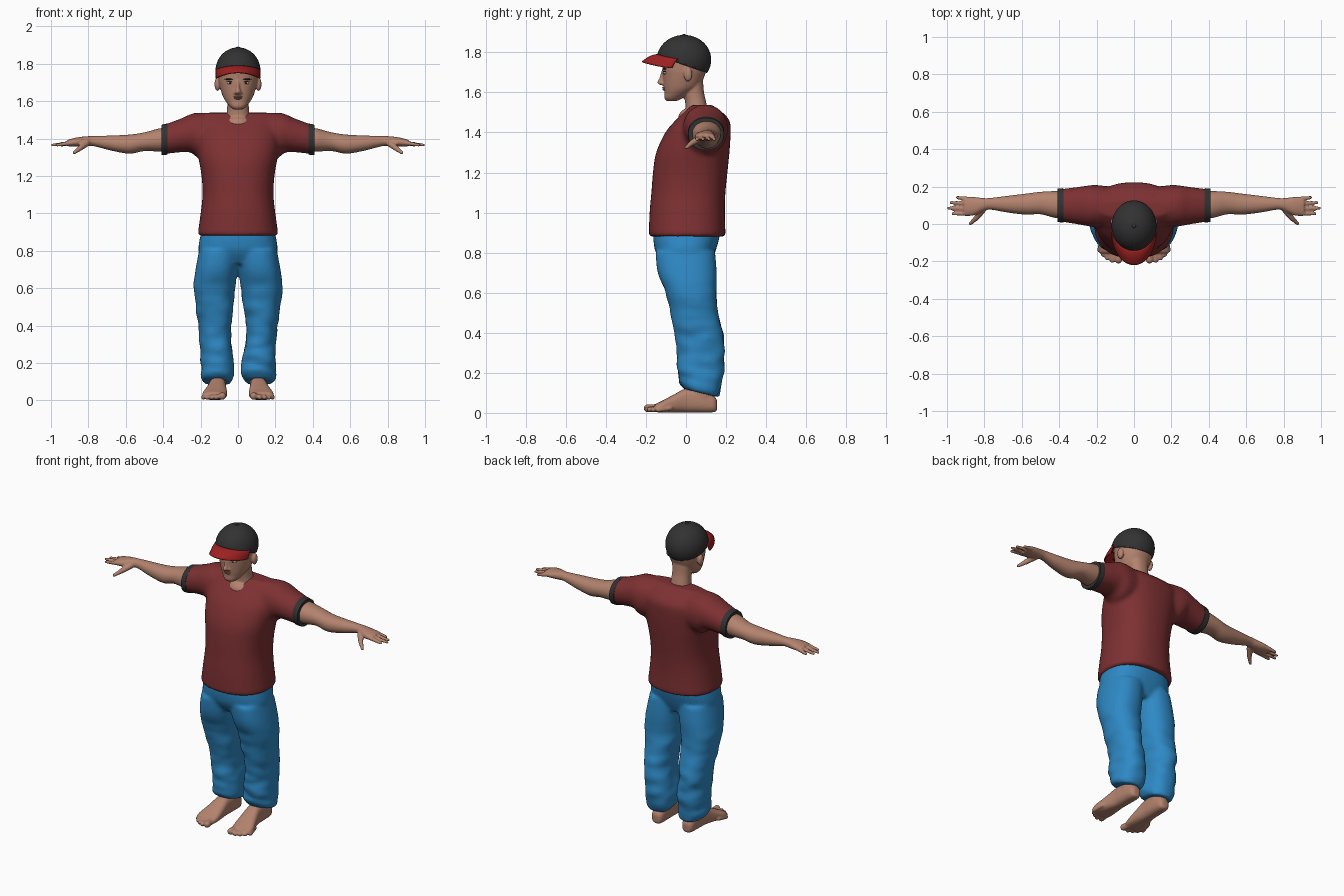
import bpy, bmesh, math
from mathutils import Vector, Matrix, noise


def material(name, r, g, b):
    m = bpy.data.materials.new(name)
    m.diffuse_color = (r, g, b, 1)
    return m


SHIRT = material("shirt dark red", 0.205, 0.03, 0.032)
PANTS = material("trouser blue", 0.027, 0.25, 0.56)
SKIN = material("skin", 0.45, 0.225, 0.155)
BLACK = material("cap charcoal", 0.032, 0.032, 0.033)
RED = material("brim red", 0.34, 0.015, 0.015)
WHITE = material("eye white", 0.65, 0.62, 0.6)
BROWN = material("brow brown", 0.03, 0.017, 0.012)
LIP = material("lip", 0.33, 0.13, 0.10)


def catmull(a, b, c, d, t):
    return 0.5 * (2 * b + (c - a) * t + (2 * a - 5 * b + 4 * c - d) * t * t
                  + (3 * b - a - 3 * c + d) * t ** 3)


def loft(bm, axis, rings, power=2.2, n=40, steps=5):
    """Closed smooth tube along an axis; ring = (position, centre1, centre2, radius1, radius2)."""
    full = []
    for i in range(len(rings) - 1):
        a, b, c, d = (rings[max(i - 1, 0)], rings[i], rings[i + 1],
                      rings[min(i + 2, len(rings) - 1)])
        full += [[catmull(*q, s / steps) for q in zip(a, b, c, d)] for s in range(steps)]
    full.append(rings[-1])
    loops = []
    for t, c1, c2, r1, r2 in full:
        loop = []
        for k in range(n):
            a = 2 * math.pi * k / n
            u, v = math.cos(a), math.sin(a)
            p = c1 + r1 * math.copysign(abs(u) ** (2 / power), u)
            q = c2 + r2 * math.copysign(abs(v) ** (2 / power), v)
            loop.append(bm.verts.new({"X": (t, p, q), "Y": (p, t, q), "Z": (p, q, t)}[axis]))
        loops.append(loop)
    for lo, hi in zip(loops, loops[1:]):
        for k in range(n):
            bm.faces.new((lo[k], lo[(k + 1) % n], hi[(k + 1) % n], hi[k]))
    bm.faces.new(loops[0])
    bm.faces.new(loops[-1])


def ball(bm, centre, radii, seg=16):
    mat = Matrix.Translation(centre) @ Matrix.Diagonal((*radii, 1))
    bmesh.ops.create_uvsphere(bm, u_segments=seg, v_segments=seg // 2 + 2, radius=1, matrix=mat)


def chain(bm, points, r0, r1, k=8):
    """Rounded finger or toe made of overlapping balls along a bent path."""
    for a, b in zip(points, points[1:]):
        for i in range(k + 1):
            t = i / k
            r = r0 + (r1 - r0) * t
            ball(bm, Vector(a).lerp(Vector(b), t), (r, r, r), 12)


def finish(name, bm, mat, mirror=False, voxel=0, smooth=0):
    bmesh.ops.recalc_face_normals(bm, faces=bm.faces)
    for f in bm.faces:
        f.smooth = True
    me = bpy.data.meshes.new(name)
    bm.to_mesh(me)
    bm.free()
    me.materials.append(mat)
    ob = bpy.data.objects.new(name, me)
    bpy.context.collection.objects.link(ob)
    if voxel:
        m = ob.modifiers.new("fuse", "REMESH")
        m.mode, m.voxel_size, m.use_smooth_shade = "VOXEL", voxel, True
    if smooth:
        m = ob.modifiers.new("soften", "SMOOTH")
        m.factor, m.iterations = 0.5, smooth
    if mirror:
        ob.modifiers.new("mirror", "MIRROR").use_mirror_merge = False
    return ob


# Shirt: body and both sleeves fused
bm = bmesh.new()
loft(bm, "Z", [(0.88, 0, 0.006, 0.217, 0.192), (1.0, 0, 0.006, 0.2, 0.188),
               (1.1, 0, 0.012, 0.19, 0.185), (1.2, 0, 0.021, 0.195, 0.186),
               (1.3, 0, 0.034, 0.212, 0.183), (1.4, 0, 0.06, 0.225, 0.163),
               (1.46, 0, 0.082, 0.22, 0.135), (1.505, 0, 0.084, 0.215, 0.092),
               (1.538, 0, 0.08, 0.19, 0.048)], 2.3)
for s in (1, -1):
    loft(bm, "X", [(s * 0.1, 0.09, 1.42, 0.105, 0.11), (s * 0.2, 0.096, 1.415, 0.113, 0.124),
                   (s * 0.25, 0.097, 1.428, 0.108, 0.104), (s * 0.3, 0.098, 1.418, 0.1, 0.091),
                   (s * 0.4, 0.1, 1.394, 0.086, 0.078)], 2.1)
finish("shirt", bm, SHIRT, voxel=0.012, smooth=6)

# Dark sleeve cuffs
bm = bmesh.new()
loft(bm, "X", [(0.377, 0.1, 1.397, 0.091, 0.083), (0.39, 0.1, 1.395, 0.091, 0.083),
               (0.41, 0.1, 1.392, 0.089, 0.081)], 2.1)
finish("sleeve_cuff", bm, BLACK, mirror=True)
bpy.context.view_layer.objects.active = bpy.data.objects["sleeve_cuff"]
bpy.data.objects["sleeve_cuff"].select_set(True)
bpy.ops.object.shade_smooth_by_angle()

# Trousers: hips and two loose legs, with a slanted hem and soft folds
bm = bmesh.new()
loft(bm, "Z", [(0.73, 0, 0.004, 0.18, 0.11), (0.8, 0, -0.003, 0.211, 0.148),
               (0.885, 0, 0.002, 0.2, 0.166), (0.94, 0, 0.004, 0.18, 0.16)], 2.4)
for s in (1, -1):
    loft(bm, "Z", [(0.10, s * 0.112, 0.075, 0.075, 0.085), (0.14, s * 0.11, 0.072, 0.088, 0.105),
                   (0.2, s * 0.112, 0.074, 0.09, 0.112), (0.3, s * 0.118, 0.073, 0.083, 0.12),
                   (0.4, s * 0.125, 0.064, 0.087, 0.118), (0.5, s * 0.125, 0.041, 0.099, 0.119),
                   (0.6, s * 0.127, 0.025, 0.111, 0.126), (0.7, s * 0.115, 0.006, 0.112, 0.147),
                   (0.8, s * 0.1, -0.003, 0.108, 0.149)], 2.3)
for v in bm.verts:
    z = v.co.z
    if z < 0.7:
        fold = noise.noise(Vector((v.co.x * 9, v.co.y * 9, z * 20))) * 0.014 * min(1, (0.7 - z) / 0.3)
        out = Vector((v.co.x - math.copysign(0.118, v.co.x), v.co.y - 0.06, 0)).normalized()
        v.co += out * fold
    if z < 0.3:
        v.co.z -= 0.36 * (v.co.y - 0.07) * (1 - z / 0.3)
finish("trousers", bm, PANTS, voxel=0.011, smooth=4)

# Arms with hands, fingers and thumbs
bm = bmesh.new()
loft(bm, "X", [(0.36, 0.103, 1.395, 0.072, 0.063), (0.42, 0.104, 1.392, 0.072, 0.062),
               (0.5, 0.112, 1.383, 0.06, 0.05), (0.58, 0.106, 1.37, 0.056, 0.051),
               (0.68, 0.106, 1.376, 0.044, 0.04), (0.77, 0.108, 1.386, 0.031, 0.027),
               (0.81, 0.103, 1.385, 0.036, 0.027), (0.86, 0.095, 1.381, 0.05, 0.025),
               (0.91, 0.094, 1.376, 0.051, 0.018)], 2.1)
for y0, y1, tip in ((0.134, 0.142, 0.945), (0.108, 0.115, 0.978), (0.081, 0.085, 0.991), (0.055, 0.055, 0.968)):
    chain(bm, [(0.89, y0, 1.377), (tip, y1, 1.365)], 0.013, 0.009, 9)
chain(bm, [(0.81, 0.075, 1.375), (0.845, 0.03, 1.348)], 0.019, 0.015)
chain(bm, [(0.845, 0.03, 1.348), (0.875, 0.002, 1.325)], 0.014, 0.01)
finish("arm", bm, SKIN, mirror=True, voxel=0.006, smooth=2)

# Bare feet with toes and ankles
bm = bmesh.new()
loft(bm, "Y", [(0.155, 0.107, 0.038, 0.018, 0.025), (0.135, 0.107, 0.045, 0.037, 0.042),
               (0.06, 0.108, 0.062, 0.044, 0.06), (0.0, 0.11, 0.062, 0.046, 0.06),
               (-0.06, 0.116, 0.047, 0.056, 0.045), (-0.12, 0.125, 0.031, 0.066, 0.029),
               (-0.155, 0.125, 0.024, 0.06, 0.02)], 2.6)
loft(bm, "Z", [(0.04, 0.108, 0.085, 0.042, 0.055), (0.12, 0.108, 0.075, 0.045, 0.06),
               (0.2, 0.11, 0.08, 0.05, 0.055)])
for x, y, r in ((0.083, -0.192, 0.02), (0.116, -0.194, 0.014), (0.142, -0.182, 0.0135),
                (0.165, -0.164, 0.013), (0.185, -0.14, 0.0125)):
    chain(bm, [(x * 0.8 + 0.025, y + 0.06, 0.024), (x, y, r + 0.003)], r, r)
finish("foot", bm, SKIN, mirror=True, voxel=0.006, smooth=2)

# Head with neck, nose, ears and upper chest
bm = bmesh.new()
loft(bm, "Z", [(1.556, 0, -0.072, 0.026, 0.024), (1.572, 0, -0.062, 0.045, 0.046),
               (1.6, 0, -0.04, 0.067, 0.068), (1.63, 0, -0.022, 0.083, 0.09),
               (1.68, 0, -0.012, 0.098, 0.104), (1.72, 0, -0.008, 0.105, 0.11),
               (1.78, 0, -0.008, 0.104, 0.112), (1.84, 0, -0.01, 0.07, 0.08)], 2.15)
loft(bm, "Z", [(1.45, 0, 0.06, 0.075, 0.06), (1.54, 0, 0.05, 0.06, 0.053),
               (1.6, 0, 0.038, 0.058, 0.052), (1.66, 0, 0.03, 0.065, 0.055)])
ball(bm, (0, 0.03, 1.475), (0.076, 0.068, 0.05), 32)
loft(bm, "Z", [(1.636, 0, -0.112, 0.012, 0.014), (1.648, 0, -0.116, 0.016, 0.028),
               (1.67, 0, -0.112, 0.011, 0.022), (1.71, 0, -0.108, 0.008, 0.014)])
for s in (1, -1):
    ball(bm, (s * 0.11, 0.01, 1.69), (0.016, 0.022, 0.036))
    ball(bm, (s * 0.014, -0.114, 1.644), (0.009, 0.012, 0.008))
finish("head", bm, SKIN, voxel=0.005, smooth=3)

# Face details
for name, mat, centre, radii in (
        ("eye", WHITE, (0.042, -0.102, 1.697), (0.018, 0.012, 0.0075)),
        ("iris", BROWN, (0.042, -0.109, 1.697), (0.0065, 0.007, 0.0065)),
        ("upper_lid", BROWN, (0.043, -0.103, 1.704), (0.02, 0.012, 0.0025)),
        ("eyebrow", BROWN, (0.045, -0.106, 1.717), (0.026, 0.012, 0.004))):
    bm = bmesh.new()
    ball(bm, centre, radii)
    finish(name, bm, mat, mirror=True)
bm = bmesh.new()
ball(bm, (0, -0.108, 1.623), (0.024, 0.011, 0.0045))
ball(bm, (0, -0.106, 1.614), (0.019, 0.011, 0.005))
finish("lips", bm, LIP)

# Cap crown: dome cut along a sloped rim, plus top button
bm = bmesh.new()
ball(bm, (0, -0.01, 1.763), (0.12, 0.136, 0.124), 48)
bmesh.ops.bisect_plane(bm, geom=bm.verts[:] + bm.edges[:] + bm.faces[:],
                       plane_co=(0, 0.11, 1.695), plane_no=(0, -0.09, -0.26), clear_outer=True)
ob = finish("cap_crown", bm, BLACK)
ob.modifiers.new("thickness", "SOLIDIFY").thickness = 0.006
bm = bmesh.new()
ball(bm, (0, -0.01, 1.886), (0.011, 0.011, 0.005))
finish("cap_button", bm, BLACK)

# Cap brim: curved sheet drooping at the sides
bm = bmesh.new()
N, M = 32, 8
grid = []
for i in range(N + 1):
    a = math.radians(-78 + 156 * i / N)
    s, c = math.sin(a), math.cos(a)
    inner = Vector((0.118 * s, -0.01 - 0.132 * c, 1.788 - 0.022 * s * s))
    outer = Vector((0.12 * s, -0.03 - 0.188 * c, 1.752 - 0.032 * s * s))
    row = []
    for j in range(M + 1):
        p = inner.lerp(outer, j / M)
        p.z += 0.008 * math.sin(math.pi * j / M)
        row.append(bm.verts.new(p))
    grid.append(row)
for i in range(N):
    for j in range(M):
        bm.faces.new((grid[i][j], grid[i + 1][j], grid[i + 1][j + 1], grid[i][j + 1]))
ob = finish("cap_brim", bm, RED)
m = ob.modifiers.new("thickness", "SOLIDIFY")
m.thickness, m.offset = 0.007, 0
